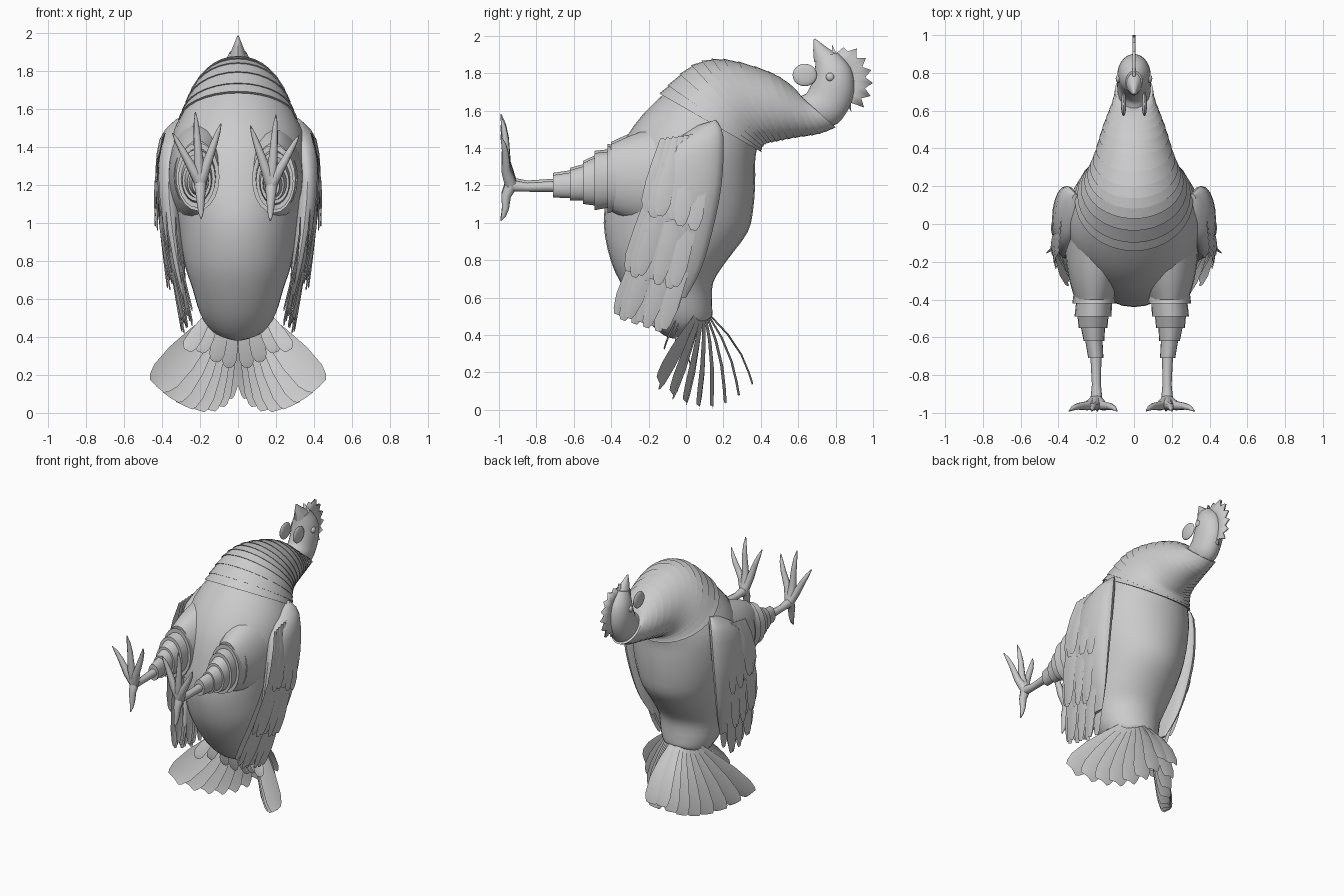
import bpy, bmesh, math
from mathutils import Vector

cube = bpy.data.objects.get("Cube")
if cube:
    bpy.data.objects.remove(cube, do_unlink=True)

grey = bpy.data.materials.new("plain grey")
grey.use_nodes = True
tone = (0.6, 0.6, 0.6, 1)
grey.diffuse_color = tone
grey.node_tree.nodes["Principled BSDF"].inputs["Base Color"].default_value = tone


def finish(name, bm, angle=40):
    """Turn a bmesh into a smooth shaded object."""
    bmesh.ops.recalc_face_normals(bm, faces=bm.faces[:])
    mesh = bpy.data.meshes.new(name)
    bm.to_mesh(mesh)
    bm.free()
    mesh.materials.append(grey)
    obj = bpy.data.objects.new(name, mesh)
    bpy.context.collection.objects.link(obj)
    bpy.ops.object.select_all(action="DESELECT")
    obj.select_set(True)
    bpy.context.view_layer.objects.active = obj
    bpy.ops.object.shade_smooth_by_angle(angle=math.radians(angle))
    return obj


def spline(rows, per):
    """Catmull-Rom interpolation of equal length rows."""
    out = []
    for i in range(len(rows) - 1):
        a, b, c, d = (rows[max(0, min(len(rows) - 1, i + k))] for k in (-1, 0, 1, 2))
        for j in range(per):
            t = j / per
            out.append([q + t / 2 * (r - p + t * (2 * p - 5 * q + 4 * r - s + t * (3 * (q - r) + s - p)))
                        for p, q, r, s in zip(a, b, c, d)])
    return out + [list(rows[-1])]


def loft(name, rings, per=2, flare=0.0, sides=28, place=lambda v: v):
    """Skin ellipses given as front y, z, back y, z, half width, centre x."""
    bm = bmesh.new()
    loops = []
    for ya, za, yb, zb, w, xc in spline(rings, per):
        mid = Vector((xc, (ya + yb) / 2, (za + zb) / 2))
        half = Vector((0, (ya - yb) / 2, (za - zb) / 2))
        for k in ((1 + flare, 1 - flare) if flare else (1,)):
            loop = []
            for n in range(sides):
                a = math.tau * n / sides
                p = mid + half * math.cos(a) * k + Vector((w * k * math.sin(a), 0, 0))
                loop.append(bm.verts.new(place(p)))
            loops.append(loop)
    for lo, hi in zip(loops, loops[1:]):
        for n in range(sides):
            m = (n + 1) % sides
            bm.faces.new((lo[n], lo[m], hi[m], hi[n]))
    bm.faces.new(loops[0])
    bm.faces.new(loops[-1])
    return finish(name, bm)


def feather(bm, base, tip, width, normal, bend=0.0, blunt=.35):
    """Add one cambered blade with a rounded tip."""
    base, tip, normal = Vector(base), Vector(tip), Vector(normal).normalized()
    across = (tip - base).cross(normal).normalized()
    last = None
    for s, w in ((0, .4), (.3, .75), (.6, 1), (.85, 1), (.96, .5 + blunt / 2), (1, blunt)):
        mid = base.lerp(tip, s) + normal * bend * math.sin(math.pi * s)
        row = [bm.verts.new(mid + across * width / 2 * w * e - normal * width * .08 * abs(e))
               for e in (-1, 0, 1)]
        if last:
            for i in (0, 1):
                bm.faces.new((last[i], last[i + 1], row[i + 1], row[i]))
        last = row


def tube(name, points, radii):
    """Round tapered tube through points."""
    curve = bpy.data.curves.new(name, "CURVE")
    curve.dimensions = "3D"
    curve.bevel_depth = 1
    curve.bevel_resolution = 2
    curve.use_fill_caps = True
    line = curve.splines.new("POLY")
    line.points.add(len(points) - 1)
    for pt, co, r in zip(line.points, points, radii):
        pt.co = (*co, 1)
        pt.radius = r
    temp = bpy.data.objects.new(name, curve)
    bm = bmesh.new()
    bm.from_mesh(bpy.data.meshes.new_from_object(temp))
    bpy.data.objects.remove(temp)
    finish(name, bm, 60)


# Neck and breast, layered in overlapping collars
neck = [(.61, 1.68, .8, 1.51, .1, 0), (.57, 1.73, .71, 1.475, .115, 0),
        (.44, 1.81, .58, 1.455, .165, 0), (.2, 1.875, .48, 1.435, .215, 0),
        (.03, 1.84, .42, 1.42, .26, 0), (-.14, 1.69, .4, 1.38, .31, 0)]
loft("neck", neck, 3, .012, 32)

# Trunk, smooth down to the blunt rump
trunk = [(-.04, 1.76, .38, 1.4, .275, 0), (-.23, 1.58, .37, 1.33, .345, 0),
         (-.35, 1.4, .37, 1.22, .36, 0), (-.41, 1.2, .36, 1.08, .345, 0),
         (-.44, 1.0, .33, .95, .315, 0), (-.4, .79, .22, .8, .285, 0),
         (-.32, .63, .145, .68, .24, 0), (-.22, .49, .14, .56, .2, 0),
         (-.12, .4, .14, .5, .15, 0), (-.06, .38, .12, .48, .09, 0)]
loft("trunk", trunk, 3, 0, 32)

# Head and beak
head = [(.56, 1.66, .71, 1.5, .07, 0), (.62, 1.68, .81, 1.53, .088, 0),
        (.65, 1.7, .88, 1.63, .088, 0), (.68, 1.77, .9, 1.73, .088, 0),
        (.69, 1.83, .88, 1.83, .075, 0), (.695, 1.88, .81, 1.91, .045, 0)]
loft("head", head, 3)
beak = [(.685, 1.86, .81, 1.9, .045, 0), (.68, 1.92, .75, 1.94, .025, 0),
        (.683, 1.98, .69, 1.985, .004, 0)]
loft("beak", beak, 2, 0, 12)

# Comb with a toothed edge
bm = bmesh.new()
last = None
for i in range(17):
    a = math.radians(88 - 9 * i)
    reach = (.185 if i % 2 else .225) - .03 * (i < 3) - .03 * (i > 14)
    d = Vector((0, math.cos(a), math.sin(a)))
    hub = Vector((0, .775, 1.755))
    pair = [bm.verts.new(hub + d * r) for r in (.07, reach)]
    if last:
        bm.faces.new((last[0], last[1], pair[1], pair[0]))
    last = pair
comb = finish("comb", bm)
thick = comb.modifiers.new("thickness", "SOLIDIFY")
thick.thickness = .018
thick.offset = 0


def ball(name, centre, size):
    bm = bmesh.new()
    bmesh.ops.create_uvsphere(bm, u_segments=16, v_segments=10, radius=1)
    for v in bm.verts:
        v.co = Vector(centre) + Vector([a * b for a, b in zip(v.co, size)])
    finish(name, bm, 60)


for side, label in ((1, "left"), (-1, "right")):
    flip = lambda v: Vector((v[0] * side, v[1], v[2]))

    # Face
    ball(label + "_eye", (side * .083, .77, 1.78), (.014, .022, .022))
    ball(label + "_wattle", (side * .055, .635, 1.79), (.014, .065, .06))

    # Thigh bulging from the trunk, then stepped leg feathers
    shift = lambda v: Vector((v[0] * side - .012, v[1], v[2] + (.012 if side < 0 else 0)))
    ring = lambda y, z, r, w, x: (y, z - r, y, z + r, w, x)
    thigh = [ring(-.02, 1.24, .3, .18, .18), ring(-.18, 1.24, .265, .165, .185),
             ring(-.3, 1.24, .225, .135, .195), ring(-.4, 1.24, .18, .1, .2)]
    loft(label + "_thigh", thigh, 3, 0, 24, shift)
    leg = [ring(*r) for r in ((-.34, 1.235, .175, .115, .2), (-.42, 1.23, .165, .105, .2),
                              (-.49, 1.22, .14, .09, .205), (-.55, 1.21, .1, .07, .205),
                              (-.62, 1.2, .075, .05, .2), (-.71, 1.195, .055, .037, .19))]
    loft(label + "_leg_feathers", leg, 1, .09, 20, shift)

    # Shank and toes
    tube(label + "_shank", [shift(p) for p in ((.19, -.68, 1.195), (.187, -.85, 1.19),
                                               (.187, -.95, 1.2))], (.03, .024, .034))
    for toe, dx, dz in (("middle", .025, .37), ("inner", -.11, .31),
                        ("outer", .145, .26), ("back", -.005, -.19)):
        path = [shift((.187 + dx * s, y, 1.2 + dz * s)) for s, y in
                ((0, -.935), (.3, -.962), (.65, -.965), (.85, -.975), (1, -.99))]
        tube(label + "_" + toe + "_toe", path, (.034, .026, .019, .013, .003))

    # Folded wing: shoulder mass
    wing = [(.06, 1.52, .16, 1.55, .02, .31), (-.1, 1.4, .2, 1.46, .065, .35),
            (-.17, 1.2, .19, 1.2, .07, .365), (-.19, 1.0, .14, .95, .06, .35),
            (-.2, .8, .08, .75, .04, .32), (-.25, .6, 0, .6, .012, .28)]
    loft(label + "_wing", wing, 3, 0, 20, flip)

    # Wing feathers in rows from the long inner ones to the short outer ones
    bm = bmesh.new()
    for count, top, low, x0, x1, back in ((7, 1.1, .46, .34, .245, -.36), (9, 1.15, .43, .395, .275, -.37),
                                          (9, 1.32, .66, .425, .35, -.31), (8, 1.45, .98, .4, .415, -.21)):
        for i in range(count):
            t = i / (count - 1)
            base = (x0 - .02 * t, -.12 + .22 * t, top + .03 * t)
            tip = (x1 + .012 * (i % 3), back + .25 * t, low + .08 * (1 - t) - .02 * (i % 2))
            feather(bm, flip(base), flip(tip), .085, (side, 0, 0), .02)
    finish(label + "_wing_feathers", bm)

    # Half of the tail fan, centre to outside
    bm = bmesh.new()
    for i in range(8):
        t = i / 7
        tip = (.045 + .385 * t ** 1.4, .36 - .5 * t, .015 + .5 * (t - .5) ** 2)
        feather(bm, flip((.02 + .09 * t, .13 - .05 * t, .51)), flip(tip),
                .12 + .05 * t, (side * .25 * t, 1, .35 - .5 * t), .035 * (1 - t), .6)
    finish(label + "_tail_feathers", bm)

    # Short feathers under the tail
    bm = bmesh.new()
    for x, y, z in ((.05, .02, .24), (.12, 0, .27), (.2, -.06, .32), (.27, -.12, .33)):
        feather(bm, flip((x * .55, -.03, .52)), flip((x, y, z)), .08, (0, -1, .2), .01)
    finish(label + "_tail_coverts", bm)
